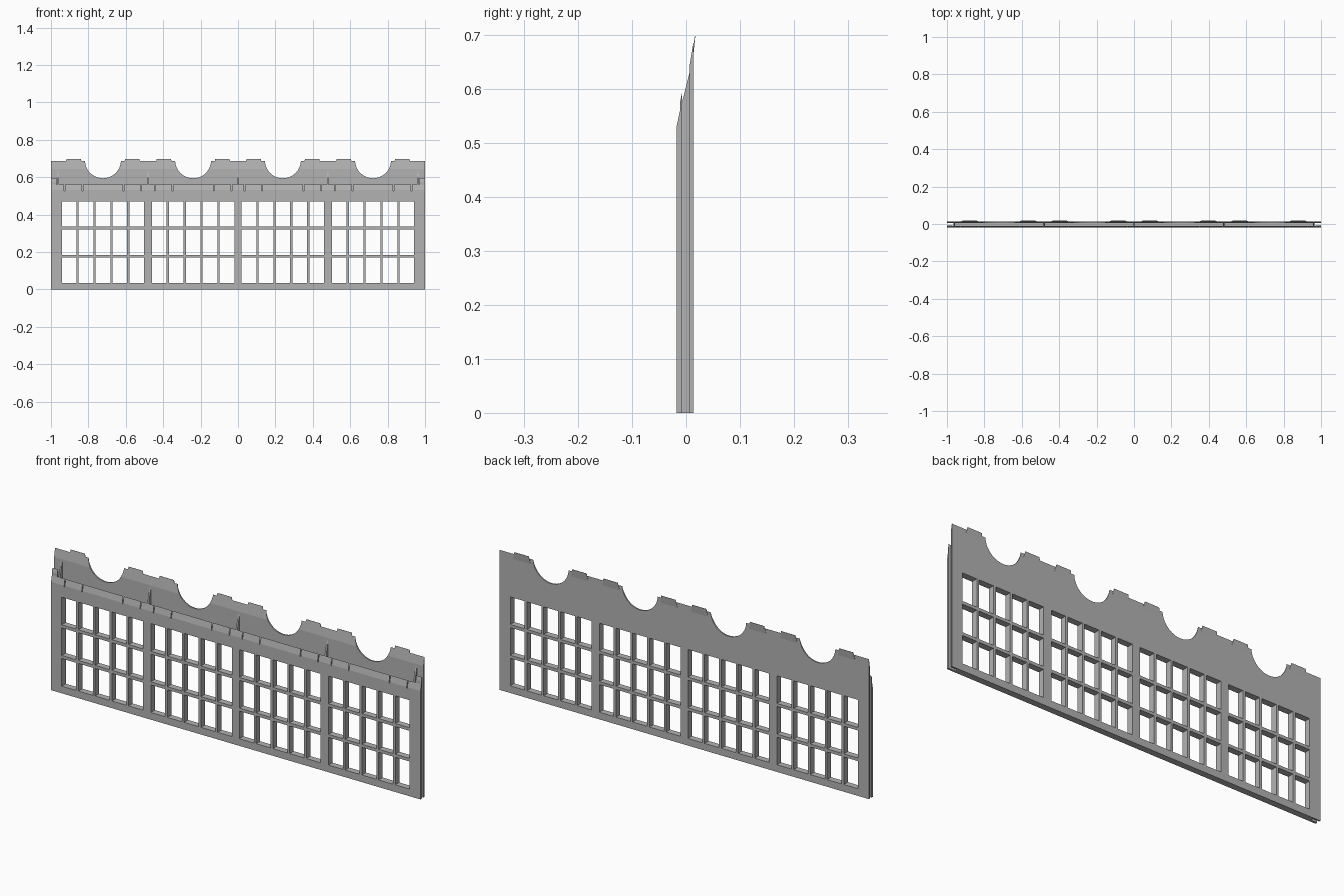
import bpy, bmesh, math

if "Cube" in bpy.data.objects:
    bpy.data.objects.remove(bpy.data.objects["Cube"])

GREY = bpy.data.materials.new("grey")
GREY.diffuse_color = (0.45, 0.45, 0.45, 1)
GREY.use_nodes = True
GREY.node_tree.nodes["Principled BSDF"].inputs["Base Color"].default_value = GREY.diffuse_color
F0, F1, B0, B1, TIP = -0.0175, -0.011, 0.0065, 0.0135, 0.0175   # layer depths in y
BAYS = (-0.722, -0.24, 0.24, 0.722)                            # bay centres in x


def slope(y):
    """Height of the raked roof line at depth y."""
    return 0.53 + 4.7 * (y - F0)


def make(name, prisms):
    """One object from several (x0, x1, [(y, z)...]) prisms along x."""
    bm = bmesh.new()
    for x0, x1, prof in prisms:
        a = [bm.verts.new((x0, y, z)) for y, z in prof]
        b = [bm.verts.new((x1, y, z)) for y, z in prof]
        n = len(prof)
        bm.faces.new(a)
        bm.faces.new(b[::-1])
        for i in range(n):
            j = (i + 1) % n
            bm.faces.new((a[j], a[i], b[i], b[j]))
    bmesh.ops.recalc_face_normals(bm, faces=bm.faces)
    me = bpy.data.meshes.new(name)
    bm.to_mesh(me)
    bm.free()
    ob = bpy.data.objects.new(name, me)
    bpy.context.collection.objects.link(ob)
    me.materials.append(GREY)
    return ob


def rect(y0, y1, z0, z1):
    return [(y0, z0), (y1, z0), (y1, z1), (y0, z1)]


def cut(ob, cutter):
    m = ob.modifiers.new("cut", "BOOLEAN")
    m.operation, m.solver, m.object = "DIFFERENCE", "EXACT", cutter
    bpy.context.view_layer.objects.active = ob
    bpy.ops.object.modifier_apply(modifier=m.name)


# cutters: window panes, round bites, slits in the front lip
panes = []
for c in BAYS:
    for i in range(5):
        x = c + (i - 2) * 0.0905
        for z in (0.035, 0.185, 0.335):
            panes.append((x - 0.039, x + 0.039, rect(-0.1, 0.1, z, z + 0.135)))
pane_cutter = make("pane_cutter", panes)

slits = []
for c in BAYS:
    for d in (-0.205, -0.11, 0.11, 0.205):
        slits.append((c + d - 0.002, c + d + 0.002, rect(-0.1, F1 + 0.004, 0.525, 0.8)))
slit_cutter = make("slit_cutter", slits)

bites = bmesh.new()
for c in BAYS:
    r = bmesh.ops.create_cone(bites, cap_ends=True, segments=48, radius1=0.096,
                              radius2=0.096, depth=0.2)
    for v in r["verts"]:
        x, y, z = v.co
        v.co = (x + c, -z, y + 0.69)
bite_cutter = make("bite_cutter", [])
bites.to_mesh(bite_cutter.data)
bites.free()

# front plate with raked lip
front = make("front_plate", [(-1, 1, [(F0, 0), (F1, 0), (F1, slope(F1)), (F0, slope(F0))])])
cut(front, pane_cutter)
cut(front, slit_cutter)

# back plate with raked top and round bites
back = make("back_plate", [(-1, 1, [(B0, 0), (B1, 0), (B1, 0.685), (B0, slope(B0))])])
cut(back, pane_cutter)
cut(back, bite_cutter)

# inner frame filling the space between the plates
core = make("inner_frame", [(-0.965, 0.965, rect(F1, B0, 0, 0.5))])
cut(core, pane_cutter)

# raked tabs along the top, with chamfered corners
tab_prof = [(B0 + 0.004, 0.66), (B1, 0.66), (TIP, 0.697), (TIP - 0.001, 0.697)]
tabs = []
for c in BAYS:
    for s in (-1, 1):
        a, b = sorted((c + s * 0.11, c + s * 0.203))
        tabs.append((a, b, tab_prof))
tab = make("top_tabs", tabs)
for v in tab.data.vertices:
    if v.co.z > 0.69:
        c = min(BAYS, key=lambda q: abs(q - v.co.x))
        d = v.co.x - c
        v.co.x = c + math.copysign(0.118 if abs(d) < 0.15 else 0.195, d)
cut(tab, bite_cutter)

# upright fins between the plates
fins = []
for x in (-0.96, -0.48, 0, 0.48, 0.96):
    fins.append((x - 0.004, x + 0.004,
                 [(F1, 0.5), (B0, 0.5), (B0, 0.63), (F1, slope(F1))]))
make("fins", fins)

# raised end pieces behind the front lip
make("end_pieces", [(s * 0.97, s, [(F1, 0.0), (F1 + 0.004, 0.0),
                                   (F1 + 0.004, 0.595), (F1, 0.575)]) for s in (-1, 1)])

for c in (pane_cutter, slit_cutter, bite_cutter):
    bpy.data.objects.remove(c)
